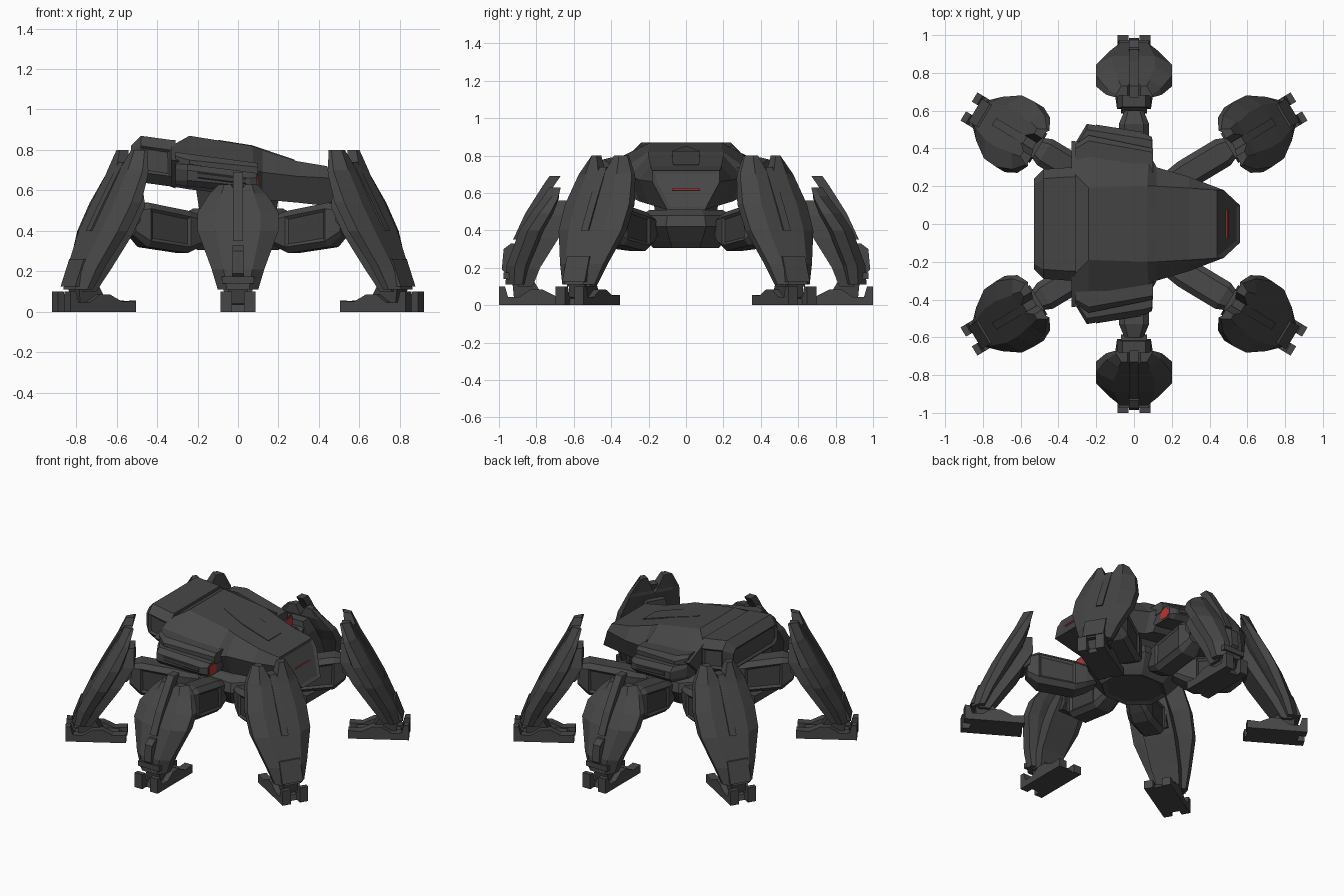
import bpy, bmesh, math
from mathutils import Matrix, Vector

if "Cube" in bpy.data.objects:
    bpy.data.objects.remove(bpy.data.objects["Cube"])


def material(name, rgb):
    m = bpy.data.materials.new(name)
    m.diffuse_color = (*rgb, 1)
    m.use_nodes = True
    m.node_tree.nodes["Principled BSDF"].inputs["Base Color"].default_value = m.diffuse_color
    return m


MATS = [material("armour grey", (0.062, 0.062, 0.062)),
        material("joint dark grey", (0.050, 0.050, 0.050)),
        material("sensor red", (0.50, 0.035, 0.03))]


def finish(bm, name, mat=0, inset=None, thick=0.02, depth=-0.01, inset_mat=None):
    """Close up normals, inset the faces picked by a rule, return a mesh."""
    bmesh.ops.recalc_face_normals(bm, faces=bm.faces)
    bm.normal_update()
    for f in bm.faces:
        f.material_index = mat
    if inset:
        picked = [f for f in bm.faces if inset(f)]
        bmesh.ops.inset_individual(bm, faces=picked, thickness=thick, depth=depth)
        if inset_mat is not None:
            for f in picked:
                f.material_index = inset_mat
    me = bpy.data.meshes.new(name)
    bm.to_mesh(me)
    bm.free()
    for m in MATS:
        me.materials.append(m)
    return me


def skin(bm, rings):
    """Loft equal-length rings and cap both ends."""
    vs = [[bm.verts.new(p) for p in r] for r in rings]
    n = len(vs[0])
    for a, b in zip(vs, vs[1:]):
        for i in range(n):
            bm.faces.new((a[i], a[(i + 1) % n], b[(i + 1) % n], b[i]))
    bm.faces.new(vs[0])
    bm.faces.new(vs[-1])


def loft(name, rings, mat=0, **kw):
    bm = bmesh.new()
    skin(bm, rings)
    return finish(bm, name, mat, **kw)


def put(name, mesh, matrix=Matrix()):
    ob = bpy.data.objects.new(name, mesh)
    ob.matrix_world = matrix
    bpy.context.collection.objects.link(ob)


def cham(x, y0, y1, z0, z1, c):
    """Chamfered rectangle in the plane at x."""
    return [(x, y0 + c, z0), (x, y1 - c, z0), (x, y1, z0 + c), (x, y1, z1 - c),
            (x, y1 - c, z1), (x, y0 + c, z1), (x, y0, z1 - c), (x, y0, z0 + c)]


def slab(z, x0, x1, w):
    return [(x0, -w, z), (x1, -w, z), (x1, w, z), (x0, w, z)]


def hull_ring(top, mid, bot):
    """Six-sided ring from (x, half width, z) at three heights."""
    return ([(x, y, z) for x, y, z in (top, mid, bot)]
            + [(x, -y, z) for x, y, z in (bot, mid, top)])


# ---- hull ----
hull = [((-.33, .28, .82), (-.33, .44, .75), (-.33, .30, .62)),
        ((-.24, .19, .87), (-.24, .43, .74), (-.24, .30, .605)),
        ((.07, .20, .82), (.08, .375, .70), (.08, .28, .57)),
        ((.12, .20, .80), (.12, .30, .69), (.12, .25, .555)),
        ((.29, .19, .745), (.29, .25, .67), (.29, .20, .54)),
        ((.44, .18, .72), (.474, .18, .66), (.56, .10, .51))]
put("hull", loft("hull", [hull_ring(*s) for s in hull],
                 inset=lambda f: len(f.verts) == 6 and f.normal.x > .5,
                 thick=.025, depth=-.008))
put("rear_cap", loft("rear_cap", [cham(-.31, -.30, .30, .61, .85, .05),
                                  cham(-.335, -.30, .30, .62, .85, .05),
                                  cham(-.48, -.29, .29, .64, .87, .05),
                                  cham(-.53, -.24, .24, .685, .82, .03)],
                     inset=lambda f: f.normal.x < -.9 or (abs(f.normal.y) > .9 and f.calc_area() > .01),
                     thick=.018, depth=-.012))
put("hull_top_panel", loft("hull_top_panel",
    [[(x, -w, z - .01), (x, w, z - .01), (x, w, z + .003), (x, -w, z + .003)]
     for x, w, z in ((-.10, .01, .847), (.07, .075, .82), (.28, .07, .749))]))

# Thin red slit on the sloping nose face
d, n, c = Vector((.5, 0, -.87)), Vector((.87, 0, .5)), Vector((.497, 0, .62))
put("nose_sensor", loft("nose_sensor", [
    [c + d * a + n * b + Vector((0, y, 0))
     for a, b in ((-.004, -.014), (.004, -.014), (.004, .001), (-.004, .001))]
    for y in (-.075, .075)], 2))

# ---- side pods, with a dark slot and a red lens on the front end ----
for s, side in ((1, "left"), (-1, "right")):
    flip = Matrix.Diagonal((1, s, 1, 1))

    def pod(name, rings, mat=0):
        me = loft(name, rings, mat)
        me.transform(flip)
        if s < 0:
            me.flip_normals()
        put(f"{side}_{name}", me)

    pod("pod", [cham(-.31, .33, .43, .63, .73, .02), cham(-.25, .33, .53, .62, .73, .03),
                cham(.06, .30, .48, .59, .69, .03), cham(.095, .30, .46, .595, .685, .02)])
    pod("pod_cover", [cham(-.31, .28, .42, .70, .79, .02), cham(-.24, .28, .47, .70, .78, .03),
                      cham(.10, .25, .40, .66, .735, .02)])
    pod("pod_slot", [cham(-.20, .50, .526, .66, .69, .005),
                     cham(.04, .465, .488, .63, .66, .005)], 1)
    pod("pod_lens", [cham(.09, .375, .45, .605, .67, .015),
                     cham(.098, .375, .45, .605, .67, .015)], 2)

# ---- pelvis and neck ----
oct_pts = [(math.cos(math.radians(22.5 + 45 * i)), math.sin(math.radians(22.5 + 45 * i)))
           for i in range(8)]


def octagon(z, r):
    return [(1.15 * r * a, r * b, z) for a, b in oct_pts]


put("pelvis", loft("pelvis", [octagon(z, r) for z, r in
                              ((.305, .19), (.34, .22), (.42, .28), (.48, .26), (.51, .21))],
                   inset=lambda f: f.normal.z < -.9, thick=.03))
put("neck", loft("neck", [octagon(.50, .18), octagon(.64, .20)], 1))


# ---- legs: local x points outward, y across, z up ----
def shield(name, levels):
    """Folded knee plate: two mirrored halves with a notch at the top."""
    bm = bmesh.new()
    for s in (1, -1):
        skin(bm, [[(r, s * i, z), (r, s * (i + .55 * (o - i)), z), (r - .045, s * o, z),
                   (r - .6 * t - .03, s * o, z), (r - t, s * (i + .7 * (o - i)), z), (r - t, s * i, z)]
                  for r, z, i, o, t in levels])
    bmesh.ops.remove_doubles(bm, verts=bm.verts, dist=1e-5)
    inner = [f for f in bm.faces if all(abs(v.co.y) < 1e-4 for v in f.verts)]
    bmesh.ops.delete(bm, geom=inner, context='FACES')
    return finish(bm, name)


def extrude_y(profile, y0, y1):
    return [[(x, y, z) for x, z in profile] for y in (y0, y1)]


def strip(points, w, t):
    """Bar following (r, z) points down the plate front."""
    return [[(r - t, -w, z), (r, -w, z), (r, w, z), (r - t, w, z)] for r, z in points]


# Parts shared by every leg
shared = {
    "thigh": loft("thigh", [cham(-.04, -.05, .05, .36, .46, .02), cham(.03, -.07, .07, .32, .48, .025),
                            cham(.10, -.08, .08, .29, .50, .03), cham(.33, -.08, .08, .32, .54, .03),
                            cham(.40, -.05, .05, .38, .52, .02)],
                  inset=lambda f: abs(f.normal.y) > .9 and f.calc_area() > .02,
                  thick=.02, depth=-.01, inset_mat=1),
    "knee": loft("knee", extrude_y([(.44 + .06 * a, .47 + .06 * b) for a, b in oct_pts], -.07, .07), 1),
    "ankle": loft("ankle", extrude_y([(.56, .04), (.72, .04), (.73, .14), (.62, .14)], -.05, .05), 1),
    "foot_middle": loft("foot_middle", extrude_y(
        [(.43, 0), (.755, 0), (.745, .035), (.66, .05), (.47, .045)], -.035, .035)),
}
foot_profile = [(.42, 0), (.80, 0), (.80, .10), (.768, .10), (.752, .045), (.69, .045),
                (.63, .085), (.57, .085), (.50, .05), (.42, .055)]
for s, tag in ((1, "a"), (-1, "b")):
    shared[f"foot_prong_{tag}"] = loft("foot_prong", extrude_y(foot_profile, s * .03, s * .087))

# Tall plate for the corner legs, shorter one for the middle legs
corner = {
    "plate": shield("corner_plate", [
        (.43, .80, .055, .11, .05), (.475, .70, .015, .165, .08), (.485, .68, 0, .17, .09),
        (.56, .54, 0, .20, .12), (.635, .40, 0, .195, .12), (.72, .22, 0, .135, .10),
        (.755, .11, 0, .10, .08)]),
    "shin": loft("corner_shin", [slab(.64, .37, .45, .06), slab(.52, .37, .50, .09),
                                 slab(.38, .45, .58, .10), slab(.22, .56, .66, .09),
                                 slab(.10, .64, .71, .07)], 0),
    "plate_rib": loft("corner_rib", strip(((.455, .74), (.575, .53), (.645, .40)), .022, .06)),
    "toe_guard": loft("corner_guard", strip(((.712, .26), (.762, .125)), .07, .04)),
}
middle = {
    "plate": shield("middle_plate", [
        (.53, .63, .035, .095, .05), (.56, .585, .01, .14, .08), (.57, .57, 0, .15, .09),
        (.63, .49, 0, .20, .12), (.69, .40, 0, .20, .13), (.76, .21, 0, .13, .12),
        (.765, .11, 0, .10, .10)]),
    "shin": loft("middle_shin", [slab(.56, .42, .50, .06), slab(.48, .41, .54, .09),
                                 slab(.36, .48, .60, .10), slab(.20, .58, .68, .09),
                                 slab(.10, .62, .70, .07)], 0),
    "plate_rib": loft("middle_rib", strip(((.53, .69), (.565, .64), (.66, .49), (.725, .35)), .025, .06)),
    "shin_box": loft("middle_box", strip(((.735, .33), (.775, .30), (.785, .19), (.765, .17)), .026, .06)),
    "toe_guard": loft("middle_guard", strip(((.775, .175), (.775, .14)), .08, .04)),
}

legs = [("middle_left", 0, .2, 90, middle), ("middle_right", 0, -.2, -90, middle)]
for sx, a in ((1, "front"), (-1, "rear")):
    for sy, b in ((1, "left"), (-1, "right")):
        ang = math.degrees(math.atan2(sy * .515, sx * .857))
        legs.append((f"{a}_{b}", sx * .188, sy * .21, ang, corner))
for tag, x, y, ang, parts in legs:
    m = Matrix.Translation((x, y, 0)) @ Matrix.Rotation(math.radians(ang), 4, 'Z')
    for part, mesh in {**shared, **parts}.items():
        put(f"{tag}_leg_{part}", mesh, m)
